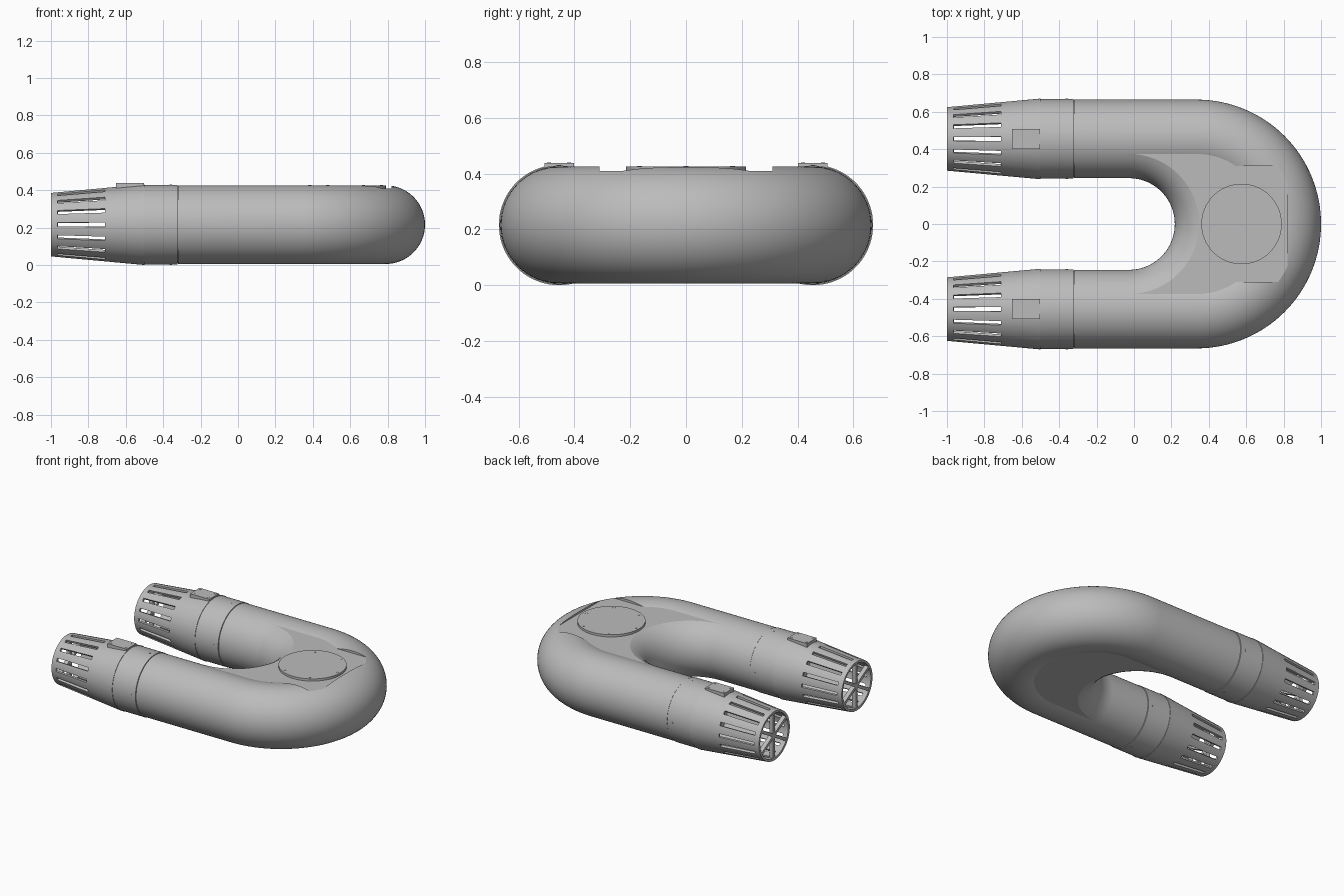
import bpy, bmesh
from math import pi, sin, cos, acos
from mathutils import Matrix, Vector

if "Cube" in bpy.data.objects:
    bpy.data.objects.remove(bpy.data.objects["Cube"])

metal = bpy.data.materials.new("grey metal")
metal.use_nodes = True
GREY = (0.5, 0.5, 0.5, 1)
metal.diffuse_color = GREY
metal.node_tree.nodes["Principled BSDF"].inputs["Base Color"].default_value = GREY

R = 0.21          # pipe radius
ZC = 0.216        # pipe axis height
BEND = 0.455      # bend radius, also the side offset of each leg
X_IN, X_OUT = -0.027, 0.335   # bend centres of the inner and outer sweeps
DECK = 0.41       # height of the recessed flat
SEGS = 64


def finish(name, bm, recalc=True):
    if recalc:
        bmesh.ops.recalc_face_normals(bm, faces=bm.faces)
    mesh = bpy.data.meshes.new(name)
    bm.to_mesh(mesh)
    bm.free()
    mesh.materials.append(metal)
    obj = bpy.data.objects.new(name, mesh)
    bpy.context.collection.objects.link(obj)
    return obj


def activate(obj):
    bpy.ops.object.select_all(action='DESELECT')
    obj.select_set(True)
    bpy.context.view_layer.objects.active = obj


def smooth(obj):
    activate(obj)
    bpy.ops.object.shade_smooth_by_angle(angle=0.26)


def apply_modifier(obj, mod):
    activate(obj)
    bpy.ops.object.modifier_apply(modifier=mod.name)


def loft(bm, rings, closed, caps=False):
    loops = [[bm.verts.new(p) for p in ring] for ring in rings]
    n = len(loops[0])
    for a, b in zip(loops, loops[1:]):
        for i in range(n if closed else n - 1):
            j = (i + 1) % n
            bm.faces.new((a[i], a[j], b[j], b[i]))
    if caps:
        bm.faces.new(loops[0])
        bm.faces.new(loops[-1])


def box(name, low, high):
    bm = bmesh.new()
    low, high = Vector(low), Vector(high)
    bmesh.ops.create_cube(bm, size=1, matrix=Matrix.Translation((low + high) / 2)
                          @ Matrix.Diagonal((high - low).to_4d()))
    return finish(name, bm)


def disc(name, centre, radius, height, axis=(0, 0, 1), segs=16):
    bm = bmesh.new()
    turn = Vector((0, 0, 1)).rotation_difference(Vector(axis)).to_matrix().to_4x4()
    bmesh.ops.create_cone(bm, cap_ends=True, segments=segs, radius1=radius, radius2=radius,
                          depth=height, matrix=Matrix.Translation(centre) @ turn)
    obj = finish(name, bm)
    if segs > 16:
        smooth(obj)
    return obj


def bend_point(x0, t, a):
    # point at section angle a, at bend angle t
    r = BEND + R * cos(a)
    return Vector((x0 + r * cos(t), r * sin(t), ZC + R * sin(a)))


# U-shaped outer pipe with a recess cut into its top
angles = [2 * pi * i / SEGS for i in range(SEGS)]
turns = [pi / 2 - pi * i / SEGS for i in range(SEGS + 1)]
rings = [[bend_point(X_OUT, t, a) for a in angles] for t in turns]
start, end = ([Vector((-0.32, p.y, p.z)) for p in ring] for ring in (rings[0], rings[-1]))
bm = bmesh.new()
loft(bm, [start] + rings + [end], True, caps=True)
pipe = finish("u_pipe", bm)
cutter = box("recess_cutter", (0.2, -0.31, DECK), (0.82, 0.31, 0.6))
cutter.hide_render = True
mod = pipe.modifiers.new("recess", 'BOOLEAN')
mod.operation = 'DIFFERENCE'
mod.solver = 'EXACT'
mod.object = cutter
apply_modifier(pipe, mod)
bpy.data.objects.remove(cutter)
smooth(pipe)

# Web that fills the inside of the bend, flat above and below
edge = pi - acos((R * R - (DECK - ZC) ** 2) ** 0.5 / R)
inner = [edge + (2 * pi - 2 * edge) * i / 24 for i in range(25)]
rings = [[bend_point(X_OUT, t, edge)] + [bend_point(X_IN, t, a) for a in inner]
         + [bend_point(X_OUT, t, -edge)] for t in turns]
bm = bmesh.new()
loft(bm, rings, False)
web = finish("bend_web", bm)
smooth(web)

# Round cover on the recess, with its screws
disc("cover_plate", (0.575, 0, 0.415), 0.215, 0.021, segs=64)
for i in range(6):
    a = i * pi / 3
    disc("cover_screw", (0.575 + 0.192 * cos(a), 0.192 * sin(a), 0.425), 0.009, 0.004)


def collar(y):
    profile = [(-0.5, 0.213), (-0.323, 0.213), (-0.323, 0.204), (-0.3, 0.204)]
    bm = bmesh.new()
    loft(bm, [[(x, y + r * cos(a), ZC + r * sin(a)) for a in angles] for x, r in profile],
         True, caps=True)
    smooth(finish("collar", bm))
    for i in range(4):
        d = Vector((0, cos(i * pi / 2), sin(i * pi / 2)))
        disc("collar_screw", Vector((-0.36, y, ZC)) + d * 0.213, 0.007, 0.004, d)


def nozzle(y):
    # tapered sleeve, with a slot left open in each of 16 sectors
    half = 0.06
    step = (pi / 8 - 2 * half) / 3
    cols = [i * pi / 8 + off for i in range(16)
            for off in (-half, half, half + step, half + 2 * step)]
    rows = [-1, -0.965, -0.71, -0.5]
    bm = bmesh.new()
    grid = []
    for x in rows:
        r = 0.17 + 0.046 * (x + 1) / 0.5
        grid.append([bm.verts.new((x, y + r * cos(a), ZC + r * sin(a))) for a in cols])
    for k in range(3):
        for i in range(len(cols)):
            if k == 1 and i % 4 == 0:
                continue
            j = (i + 1) % len(cols)
            bm.faces.new((grid[k][i], grid[k][j], grid[k + 1][j], grid[k + 1][i]))
    sleeve = finish("slotted_nozzle", bm, recalc=False)
    mod = sleeve.modifiers.new("wall", 'SOLIDIFY')
    mod.thickness = 0.016
    mod.offset = -1
    apply_modifier(sleeve, mod)
    smooth(sleeve)
    # crossing bars in the open end
    for i in range(3):
        bar = box("nozzle_bar", (-0.015, -0.01, -0.16), (0.015, 0.01, 0.16))
        bar.location = (-0.983, y, ZC)
        bar.rotation_euler.x = i * pi / 3


def pad(y):
    box("top_pad", (-0.652, y - 0.053, 0.39), (-0.502, y + 0.053, 0.438))
    for dx in (-0.058, 0.058):
        for dy in (-0.036, 0.036):
            disc("pad_screw", (-0.577 + dx, y + dy, 0.438), 0.007, 0.004)


for side in (-BEND, BEND):
    collar(side)
    nozzle(side)
    pad(side)
